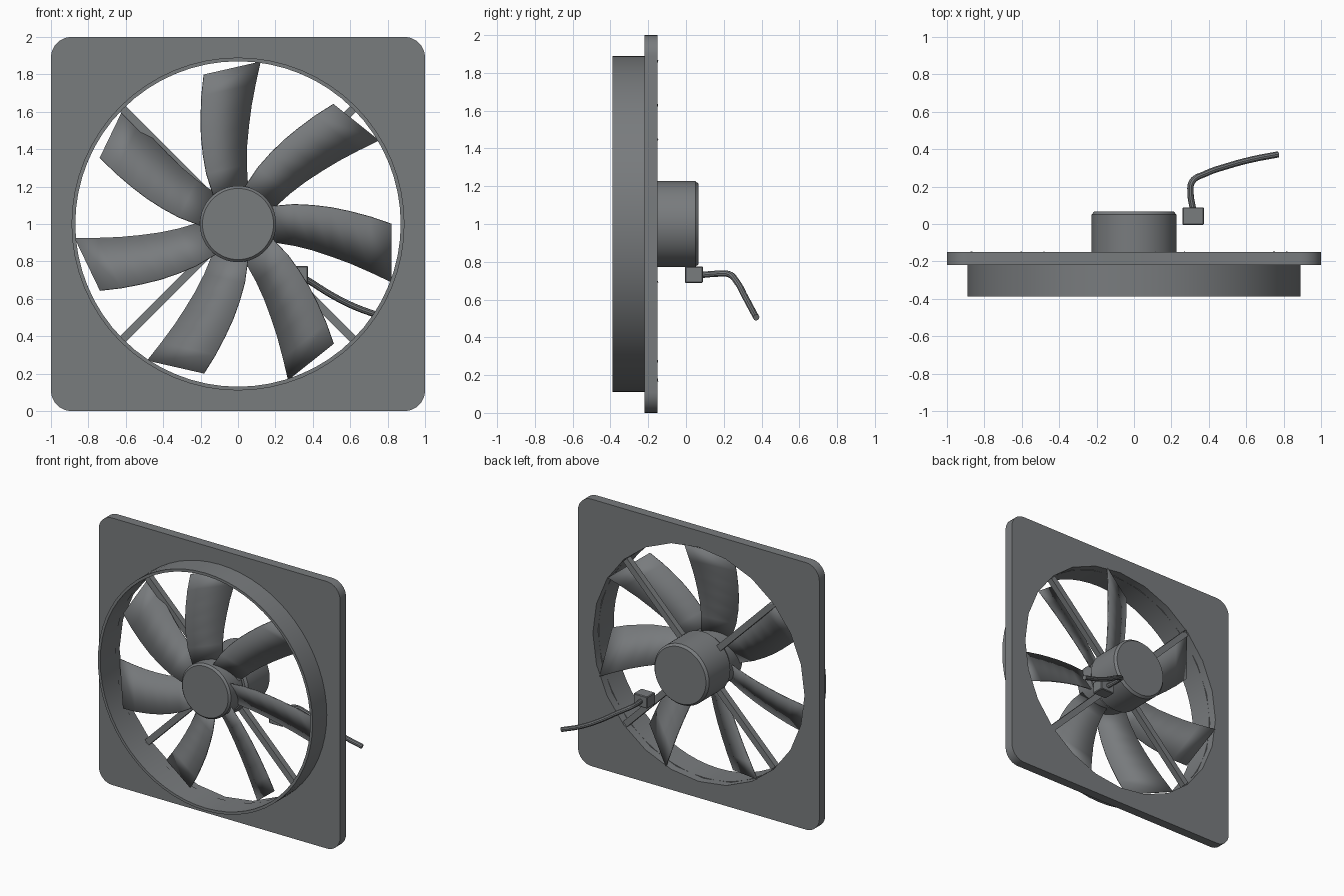
import bpy, bmesh, math
from mathutils import Vector, Matrix

if "Cube" in bpy.data.objects:
    bpy.data.objects.remove(bpy.data.objects["Cube"])

grey = bpy.data.materials.new("dark_grey")
grey.diffuse_color = (0.19, 0.2, 0.208, 1)
grey.use_nodes = True
grey.node_tree.nodes["Principled BSDF"].inputs["Base Color"].default_value = grey.diffuse_color

def activate(ob):
    bpy.ops.object.select_all(action='DESELECT')
    ob.select_set(True)
    bpy.context.view_layer.objects.active = ob

def finish(name, bm, angle=30):
    bmesh.ops.recalc_face_normals(bm, faces=bm.faces)
    me = bpy.data.meshes.new(name)
    bm.to_mesh(me)
    bm.free()
    me.materials.append(grey)
    ob = bpy.data.objects.new(name, me)
    bpy.context.collection.objects.link(ob)
    activate(ob)
    bpy.ops.object.shade_smooth_by_angle(angle=math.radians(angle))
    return ob

def finish_curve(name, cu):
    """Turn a curve into a smooth-shaded mesh object."""
    cu.materials.append(grey)
    ob = bpy.data.objects.new(name, cu)
    bpy.context.collection.objects.link(ob)
    activate(ob)
    bpy.ops.object.convert(target='MESH')
    bpy.ops.object.shade_smooth_by_angle(angle=math.radians(35))
    return bpy.context.view_layer.objects.active

def lathe(name, profile, n=64, closed=False):
    """Revolve (radius, y) points around the fan axis at z = 1."""
    bm = bmesh.new()
    rings = []
    for r, y in profile:
        rings.append([bm.verts.new((r * math.cos(2 * math.pi * i / n), y,
                                    1 + r * math.sin(2 * math.pi * i / n))) for i in range(n)])
    pairs = list(zip(rings, rings[1:]))
    if closed:
        pairs.append((rings[-1], rings[0]))
    else:
        bm.faces.new(rings[0])
        bm.faces.new(rings[-1])
    for a, b in pairs:
        for i in range(n):
            j = (i + 1) % n
            bm.faces.new((a[i], a[j], b[j], b[i]))
    return finish(name, bm)

def box(name, size, matrix, bevel=0):
    bm = bmesh.new()
    bmesh.ops.create_cube(bm, size=1)
    bmesh.ops.scale(bm, vec=size, verts=bm.verts)
    if bevel:
        bmesh.ops.bevel(bm, geom=bm.edges[:], offset=bevel, segments=1, affect='EDGES')
    bmesh.ops.transform(bm, matrix=matrix, verts=bm.verts)
    return finish(name, bm)

# Square mounting plate with rounded corners and a coarser round opening
R = 0.11
outer = []
for k in range(4):
    c = math.pi / 4 + k * math.pi / 2
    cx, cz = [(1 - R) * math.copysign(1, f(c)) for f in (math.cos, math.sin)]
    for i in range(9):
        a = k * math.pi / 2 + i * math.pi / 16
        outer.append((cx + R * math.cos(a), cz + R * math.sin(a)))
hole = [(0.877 * math.cos(i * math.pi / 12), 0.877 * math.sin(i * math.pi / 12)) for i in range(24)]
cu = bpy.data.curves.new("mounting_plate", 'CURVE')
cu.dimensions = '2D'
cu.fill_mode = 'BOTH'
cu.extrude = 0.035
for pts in (outer, hole):
    sp = cu.splines.new('POLY')
    sp.points.add(len(pts) - 1)
    for p, (x, z) in zip(sp.points, pts):
        p.co = (x, z, 0, 1)
    sp.use_cyclic_u = True
plate = finish_curve("mounting_plate", cu)
plate.location = (0, -0.185, 1)
plate.rotation_euler = (math.pi / 2, 0, 0)

# Shroud ring, hub, shaft collar and motor
lathe("shroud_ring", [(0.87, -0.21), (0.87, -0.388), (0.89, -0.388), (0.89, -0.21)], closed=True)
lathe("hub", [(0.19, -0.388), (0.204, -0.374), (0.204, -0.23)])
lathe("shaft_collar", [(0.18, -0.24), (0.18, -0.19)], 32)
lathe("motor", [(0.21, -0.215), (0.227, -0.2), (0.227, 0.05), (0.212, 0.067)])

# Seven swept, flat, pitched blades lying in the plane y = -0.30 - 0.5 z
upper_edge = [(0.18, 0.095), (0.3, 0.105), (0.4, 0.1), (0.5, 0.088), (0.6, 0.067), (0.71, 0.038), (0.82, 0.0)]
lower_edge = [(0.18, -0.095), (0.3, -0.115), (0.4, -0.14), (0.5, -0.173), (0.6, -0.21), (0.71, -0.258), (0.82, -0.31)]
for k in range(7):
    bm = bmesh.new()
    rows = [[bm.verts.new((x, -0.302 - 0.49 * z, z)) for x, z in pair]
            for pair in zip(upper_edge, lower_edge)]
    for r, s in zip(rows, rows[1:]):
        bm.faces.new((r[0], r[1], s[1], s[0]))
    turn = Matrix.Translation((0, 0, 1)) @ Matrix.Rotation(-2 * math.pi * k / 7, 4, 'Y')
    bmesh.ops.transform(bm, matrix=turn, verts=bm.verts)
    blade = finish(f"blade_{k + 1}", bm)
    mod = blade.modifiers.new("thickness", 'SOLIDIFY')
    mod.thickness = 0.008
    mod.offset = 0

# Four diagonal struts holding the motor
for k in range(4):
    m = (Matrix.Translation((0, -0.178, 1)) @ Matrix.Rotation(math.pi / 4 + k * math.pi / 2, 4, 'Y')
         @ Matrix.Translation((0.535, 0, 0)))
    box(f"strut_{k + 1}", (0.67, 0.045, 0.045), m)

# Connector block and its cable
box("connector", (0.115, 0.095, 0.088), Matrix.Translation((0.316, 0.042, 0.732)), 0.005)
path = [(0.315, 0.08, 0.73), (0.302, 0.17, 0.737), (0.31, 0.225, 0.735), (0.38, 0.268, 0.695),
        (0.5, 0.31, 0.62), (0.63, 0.345, 0.555), (0.77, 0.372, 0.505)]
cu = bpy.data.curves.new("cable", 'CURVE')
cu.dimensions = '3D'
cu.bevel_depth = 0.017
cu.bevel_resolution = 3
cu.use_fill_caps = True
sp = cu.splines.new('BEZIER')
sp.resolution_u = 6
sp.bezier_points.add(len(path) - 1)
for p, co in zip(sp.bezier_points, path):
    p.co = co
    p.handle_left_type = p.handle_right_type = 'AUTO'
finish_curve("cable", cu)
